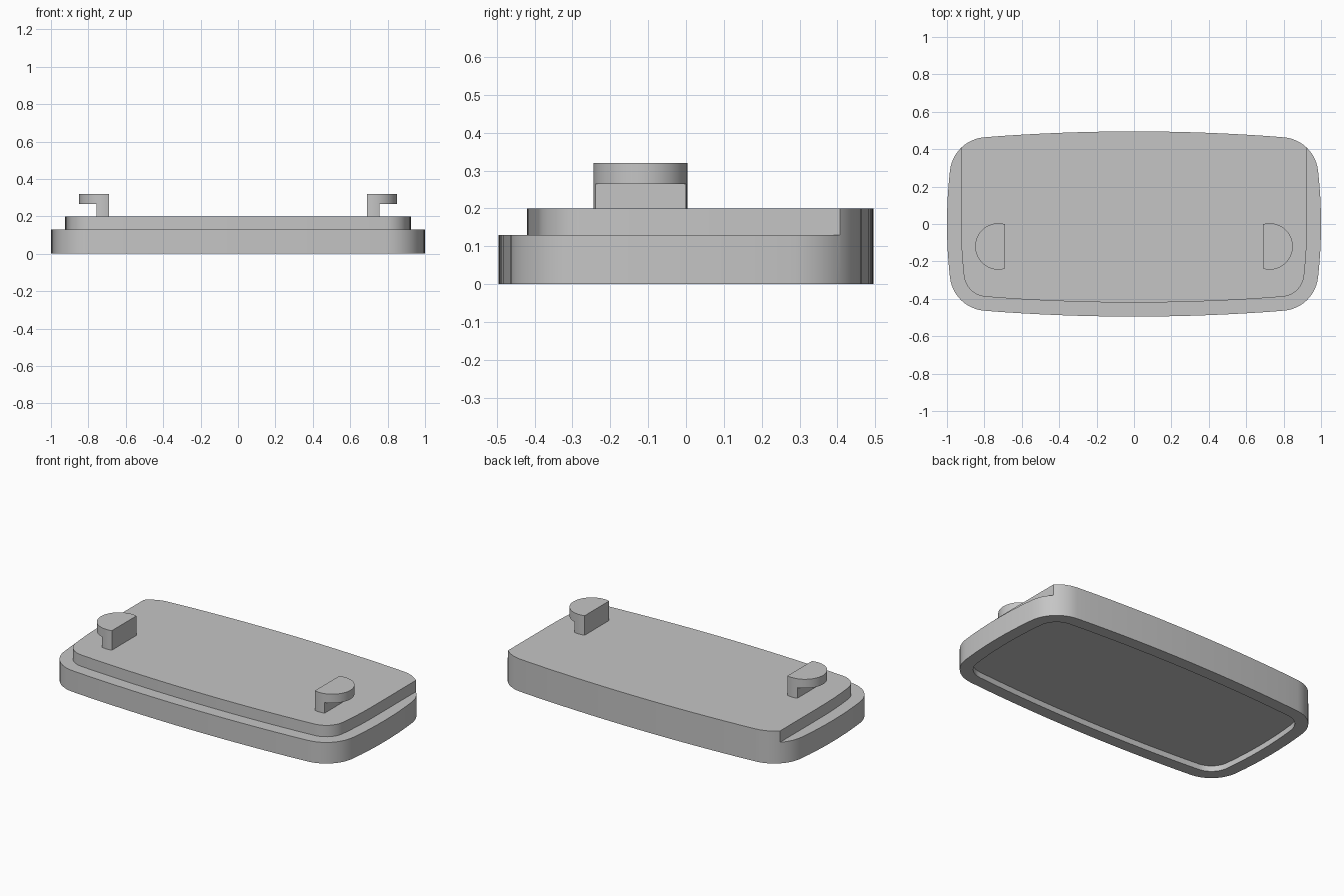
import bpy, bmesh
from math import sin, cos, radians

cube = bpy.data.objects.get("Cube")
if cube:
    bpy.data.objects.remove(cube, do_unlink=True)

GREY = (0.56, 0.56, 0.56, 1)
grey = bpy.data.materials.new("plain grey")
grey.use_nodes = True
grey.diffuse_color = GREY
grey.node_tree.nodes["Principled BSDF"].inputs["Base Color"].default_value = GREY


def arc(cx, cy, r, start, end, n):
    angles = [radians(start + (end - start) * i / n) for i in range(n + 1)]
    return [(cx + r * cos(a), cy + r * sin(a)) for a in angles]


def outline(inset):
    """Bulged rounded rectangle, counter-clockwise from +x, shrunk by inset."""
    q = arc(1 - 2.56, 0, 2.56 - inset, 0, 6.4, 4)
    q += arc(0.785, 0.264, 0.2 - inset, 6.4, 85.54, 12)[1:]
    q += arc(0, 0.495 - 10.3, 10.3 - inset, 85.54, 90, 8)[1:]
    half = q + [(-x, y) for x, y in reversed(q[:-1])]
    return half[:-1] + [(-x, -y) for x, y in half[:-1]]


def prism(name, points, z0, z1):
    bm = bmesh.new()
    base = bm.faces.new([bm.verts.new((x, y, z0)) for x, y in points])
    top = bmesh.ops.extrude_face_region(bm, geom=[base])["geom"]
    verts = [g for g in top if isinstance(g, bmesh.types.BMVert)]
    bmesh.ops.translate(bm, verts=verts, vec=(0, 0, z1 - z0))
    bmesh.ops.recalc_face_normals(bm, faces=bm.faces)
    mesh = bpy.data.meshes.new(name)
    bm.to_mesh(mesh)
    bm.free()
    mesh.materials.append(grey)
    obj = bpy.data.objects.new(name, mesh)
    bpy.context.collection.objects.link(obj)
    return obj


def activate(obj):
    bpy.ops.object.select_all(action="DESELECT")
    obj.select_set(True)
    bpy.context.view_layer.objects.active = obj


def cut(obj, cutter):
    cutter.hide_render = True
    mod = obj.modifiers.new("cut", "BOOLEAN")
    mod.operation = "DIFFERENCE"
    mod.solver = "EXACT"
    mod.object = cutter
    activate(obj)
    bpy.ops.object.modifier_apply(modifier=mod.name)
    bpy.data.objects.remove(cutter, do_unlink=True)


def smooth(obj):
    activate(obj)
    bpy.ops.object.shade_smooth_by_angle(angle=radians(30))


# Cover plate with a shallow pocket underneath
INSET = 0.075
plate = prism("cover_plate", outline(0), 0, 0.2)
cut(plate, prism("pocket_cutter", outline(INSET), -0.1, 0.035))

# Ledge around the front and sides, open at the back
inner = outline(INSET)
front = inner[len(inner) // 2:] + inner[:1]
edge = 1 - INSET
ledge = [(-edge, 1)] + front + [(edge, 1), (1.2, 1), (1.2, -1), (-1.2, -1), (-1.2, 1)]
cut(plate, prism("ledge_cutter", ledge, 0.13, 0.4))
smooth(plate)

# Pair of D-shaped hooks, undercut on the outer side
for side, name in ((1, "left_hook"), (-1, "right_hook")):
    profile = [(side * x, y) for x, y in arc(0.725, -0.12, 0.124, -106.4, 106.4, 32)]
    hook = prism(name, profile, 0.2, 0.32)
    notch = [(side * x, y) for x, y in ((0.757, -0.5), (1, -0.5), (1, 0.5), (0.757, 0.5))]
    cut(hook, prism("notch_cutter", notch, 0.1, 0.265))
    smooth(hook)
